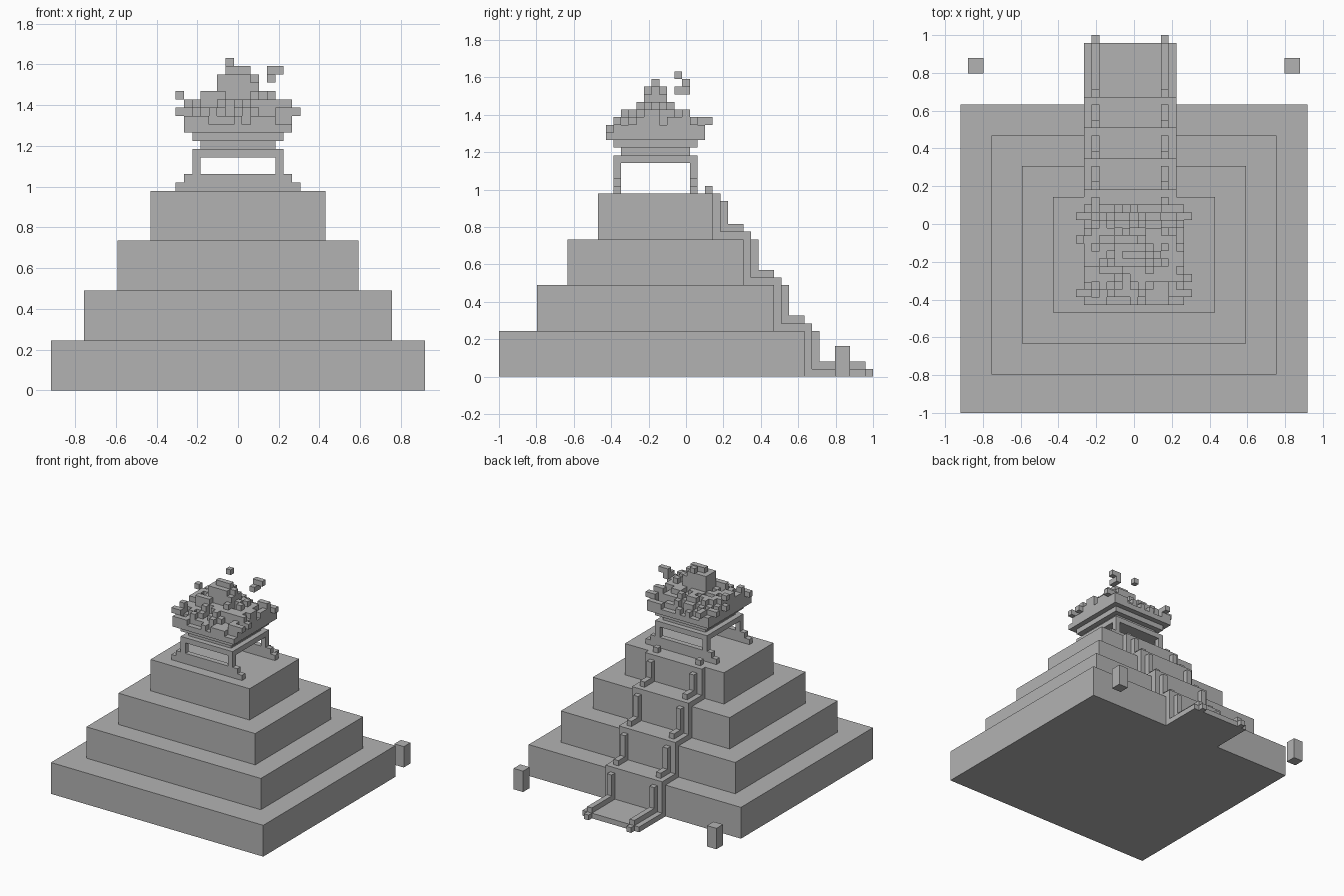
import bpy, bmesh, random
from mathutils import Vector

random.seed(4)
U = 2 / 49                      # one block
ORIGIN = Vector((-22.5 * U, -1, 0))

if "Cube" in bpy.data.objects:
    bpy.data.objects.remove(bpy.data.objects["Cube"], do_unlink=True)

stone = bpy.data.materials.new("stone_grey")
stone.use_nodes = True
GREY = (0.45, 0.45, 0.45, 1)
stone.diffuse_color = GREY
stone.node_tree.nodes["Principled BSDF"].inputs["Base Color"].default_value = GREY


def add_object(name, bm):
    bmesh.ops.recalc_face_normals(bm, faces=bm.faces)
    mesh = bpy.data.meshes.new(name)
    bm.to_mesh(mesh)
    bm.free()
    mesh.materials.append(stone)
    obj = bpy.data.objects.new(name, mesh)
    bpy.context.collection.objects.link(obj)


def boxes(name, *spans):
    """Boxes given as block ranges (x0, x1, y0, y1, z0, z1)."""
    bm = bmesh.new()
    for x0, x1, y0, y1, z0, z1 in spans:
        lo = ORIGIN + Vector((x0, y0, z0)) * U
        hi = ORIGIN + Vector((x1, y1, z1)) * U
        for v in bmesh.ops.create_cube(bm, size=1)["verts"]:
            v.co = Vector([hi[a] if v.co[a] > 0 else lo[a] for a in range(3)])
    add_object(name, bm)


def block_shell(name, cells):
    """Outer skin of a set of unit blocks."""
    bm = bmesh.new()
    for cell in cells:
        for axis in range(3):
            for side in (0, 1):
                near = list(cell)
                near[axis] += 2 * side - 1
                if tuple(near) in cells:
                    continue
                b, c = (axis + 1) % 3, (axis + 2) % 3
                loop = [(0, 0), (1, 0), (1, 1), (0, 1)]
                verts = []
                for s, t in (loop if side else loop[::-1]):
                    p = Vector(cell)
                    p[axis] += side
                    p[b] += s
                    p[c] += t
                    verts.append(bm.verts.new(ORIGIN + p * U))
                bm.faces.new(verts)
    mesh = bpy.data.meshes.new(name)
    bmesh.ops.remove_doubles(bm, verts=bm.verts, dist=0.0001)
    bm.to_mesh(mesh)
    bm.free()
    mesh.materials.append(stone)
    bpy.context.collection.objects.link(bpy.data.objects.new(name, mesh))


# Stepped pyramid
for n in range(4):
    front = 4 * n + (1 if n else 0)
    boxes(f"pyramid_tier_{n + 1}",
          (4 * n, 45 - 4 * n, front, 40 - 4 * n, 6 * n, 6 * n + 6))

# Stair carpet on the back: ground slab, then a riser and a tread per tier
carpet = [(16, 28, 40, 48, 0, 1)]
for n in range(4):
    y, z = 40 - 4 * n, 6 * n
    top = z + 7 if n < 3 else z + 6
    carpet.append((16, 28, y, y + 1, z + 1, top))
    if n < 3:
        carpet.append((16, 28, y - 4, y, z + 6, top))
boxes("stair_carpet", *carpet)

# Rails follow the carpet
for side, x in (("right", 17), ("left", 26)):
    rail = [(x, x + 1, 48, 49, 0, 1), (x, x + 1, 41, 48, 1, 2),
            (x, x + 1, 27, 28, 24, 25)]
    for n in range(4):
        y, z = 40 - 4 * n, 6 * n
        rail.append((x, x + 1, y + 1, y + 2, z + 2, z + (6 if n < 3 else 5)))
        if n < 3:
            rail.append((x, x + 1, y - 3, y, z + 7, z + 8))
    boxes(f"{side}_stair_rail", *rail)

# Posts beside the stair
for side, x in (("right", 1), ("left", 42)):
    boxes(f"{side}_ground_post", (x, x + 2, 44, 46, 0, 4))

# Shrine frames with stepped feet
for end, y in (("front", 15), ("back", 25)):
    boxes(f"{end}_shrine_frame",
          (15, 30, y, y + 1, 24, 25), (16, 29, y, y + 1, 25, 26),
          (17, 18, y, y + 1, 26, 28), (27, 28, y, y + 1, 26, 28))

# Shrine ceiling and cornice
boxes("shrine_ceiling", (17, 28, 15, 26, 28, 29))
boxes("shrine_neck", (18, 27, 16, 25, 29, 30))
boxes("shrine_cornice", (17, 28, 15, 26, 30, 31))

# Ragged roof mound
rise_x = [35, 35, 36, 36, 38, 39, 39]
rise_y = [33, 34, 35, 35, 36, 38, 39]
rise_x += rise_x[-2::-1]
rise_y += rise_y[-2::-1]
cells = set()
for i in range(13):
    for j in range(13):
        peak = min(rise_x[i], rise_y[j])
        if abs(i - 5.5) > 2 or abs(j - 6) > 1:
            peak -= random.choice((0, 0, 1, 1, 2))
        for k in range(31, max(32, peak)):
            cells.add((16 + i, 14 + j, k))
# Overhanging blocks
for j in (15, 22, 25):
    cells |= {(15, j, 33), (16, j, 33)}
for j in (15, 17, 25):
    cells |= {(29, j, 33), (28, j, 33)}
cells |= {(17, 27, 33), (17, 26, 33), (17, 26, 32)}
block_shell("roof_mound", cells)

# Loose blocks above the roof
block_shell("floating_blocks", {(15, 22, 35), (21, 23, 39), (26, 24, 37),
                                (26, 24, 38), (27, 24, 38), (26, 23, 37)})
